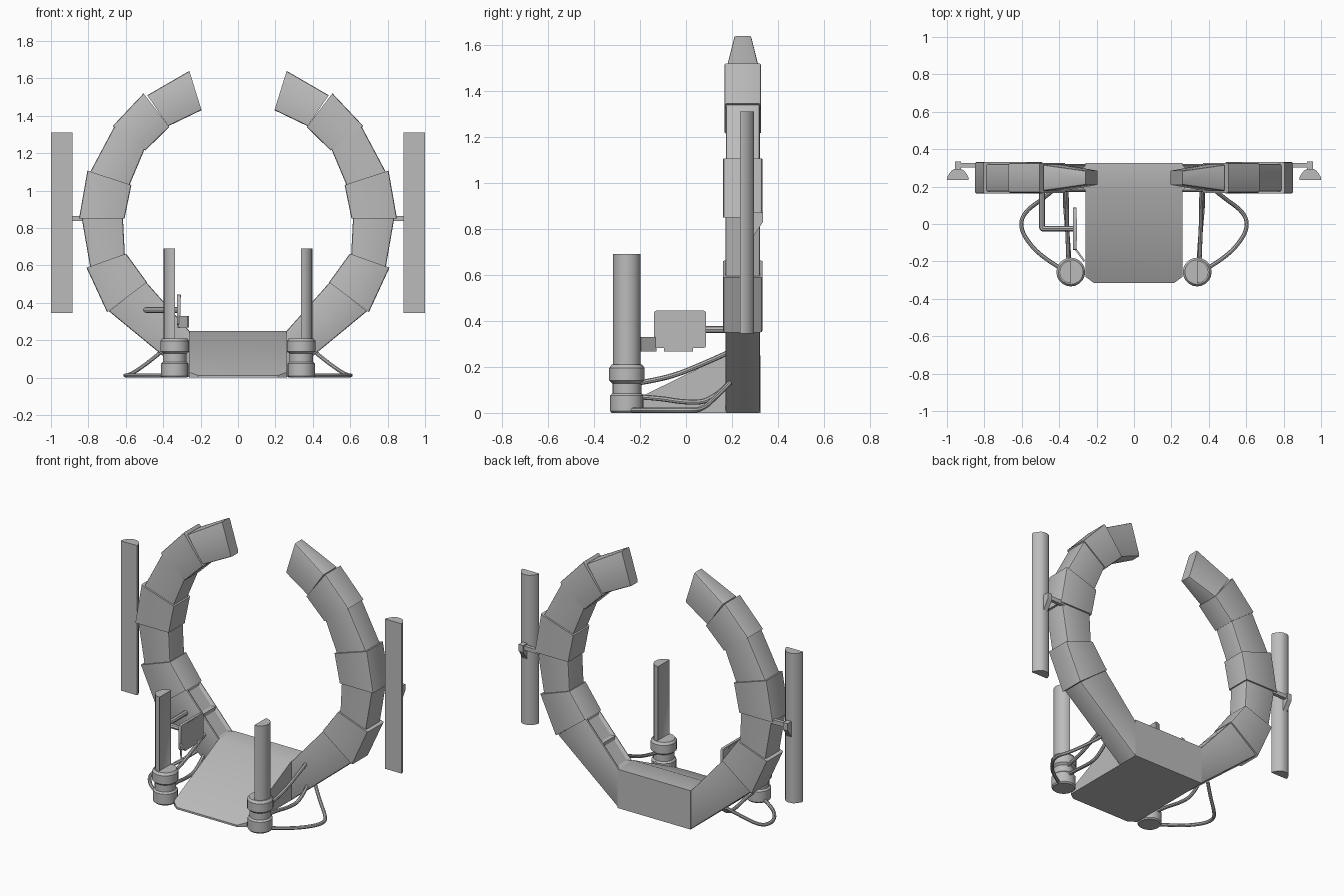
import bpy, bmesh, math
from mathutils import Vector

if "Cube" in bpy.data.objects:
    bpy.data.objects.remove(bpy.data.objects["Cube"])

grey = bpy.data.materials.new("plain grey")
grey.use_nodes = True
grey.diffuse_color = (0.5, 0.5, 0.5, 1)
grey.node_tree.nodes["Principled BSDF"].inputs["Base Color"].default_value = (0.5, 0.5, 0.5, 1)
parts = []


def finish(name, bm):
    bmesh.ops.recalc_face_normals(bm, faces=bm.faces)
    mesh = bpy.data.meshes.new(name)
    bm.to_mesh(mesh)
    bm.free()
    mesh.materials.append(grey)
    obj = bpy.data.objects.new(name, mesh)
    bpy.context.collection.objects.link(obj)
    parts.append(obj)
    return obj


def loft(ring_a, ring_b, bevel=0.0):
    """Solid between two matching rings; bevel rounds the long edges."""
    bm = bmesh.new()
    a = [bm.verts.new(p) for p in ring_a]
    b = [bm.verts.new(p) for p in ring_b]
    bm.faces.new(a)
    bm.faces.new(b)
    n = len(a)
    for k in range(n):
        bm.faces.new((a[k], a[(k + 1) % n], b[(k + 1) % n], b[k]))
    bmesh.ops.recalc_face_normals(bm, faces=bm.faces)
    if bevel:
        long_edges = [bm.edges.get((p, q)) for p, q in zip(a, b)]
        bmesh.ops.bevel(bm, geom=long_edges, offset=bevel, segments=2,
                        profile=0.5, affect='EDGES')
    return bm


def prism(axis, pts, lo, hi, bevel=0.0):
    """Profile extruded along x, y or z."""
    def place(p, d):
        c = list(p)
        c.insert("xyz".index(axis), d)
        return c
    return loft([place(p, lo) for p in pts], [place(p, hi) for p in pts], bevel)


def box(name, x, y, z, bevel=0.0, axis='x'):
    spans = {'x': (y, z, x), 'y': (x, z, y), 'z': (x, y, z)}[axis]
    (a, b), (c, d), (lo, hi) = spans
    return finish(name, prism(axis, [(a, c), (b, c), (b, d), (a, d)], lo, hi, bevel))


def recess(bm, direction, thickness, depth):
    """Sink panels into faces that look along a direction."""
    d = Vector(direction).normalized()
    bm.normal_update()
    faces = [f for f in bm.faces if f.normal.dot(d) > 0.97 and f.calc_area() > 0.004]
    bmesh.ops.inset_individual(bm, faces=faces, thickness=thickness, depth=-depth)


def tube(name, pts, radius, smooth=True):
    curve = bpy.data.curves.new(name, 'CURVE')
    curve.dimensions = '3D'
    curve.bevel_depth = radius
    curve.bevel_resolution = 2
    curve.resolution_u = 5
    curve.use_fill_caps = True
    spline = curve.splines.new('NURBS')
    spline.points.add(len(pts) - 1)
    for point, co in zip(spline.points, pts):
        point.co = (*co, 1)
    spline.use_endpoint_u = True
    spline.order_u = 3
    curve.materials.append(grey)
    obj = bpy.data.objects.new(name, curve)
    bpy.context.collection.objects.link(obj)
    bpy.ops.object.select_all(action='DESELECT')
    obj.select_set(True)
    bpy.context.view_layer.objects.active = obj
    bpy.ops.object.convert(target='MESH')
    parts.append(bpy.context.object)


# Base block with sloping ramp and clipped front corners
bm = prism('x', [(-.315, 0), (-.315, .012), (.17, .25), (.325, .25), (.325, 0)], -.26, .26)
for s in (-1, 1):
    bmesh.ops.bisect_plane(bm, geom=bm.verts[:] + bm.edges[:] + bm.faces[:],
                           plane_co=(s * .215, -.315, 0), plane_no=(s * .6, -.8, 0),
                           clear_outer=True)
    bmesh.ops.holes_fill(bm, edges=bm.edges[:])
finish("base_ramp", bm)

# Ring segments: outer and inner (x, z) at each end, half depth at each end
MID = .247
SEGMENTS = [
    ("lower", (.26, 0), (.26, .25), (.69, .355), (.49, .51), .075, .075),
    ("hip", (.70, .35), (.487, .51), (.81, .588), (.598, .663), .085, .085),
    ("waist", (.79, .59), (.605, .655), (.835, .85), (.615, .85), .075, .075),
    ("shoulder", (.85, .85), (.607, .85), (.805, 1.107), (.57, 1.03), .085, .085),
    ("neck", (.79, 1.10), (.58, 1.03), (.66, 1.345), (.50, 1.22), .074, .074),
    ("crown", (.67, 1.345), (.495, 1.215), (.505, 1.52), (.367, 1.34), .08, .08),
    ("tip", (.485, 1.51), (.372, 1.345), (.26, 1.64), (.195, 1.43), .07, .038),
]

for s, side in ((1, "left"), (-1, "right")):
    for label, o0, i0, o1, i1, h0, h1 in SEGMENTS:
        def ring(o, i, h):
            return [(s * p[0], MID + d, p[1]) for p, d in ((o, -h), (i, -h), (i, h), (o, h))]
        bm = loft(ring(o0, i0, h0), ring(o1, i1, h1), .01)
        if label == "lower":
            # Two recessed panels on the inner face
            along = Vector((s * (i1[0] - i0[0]), 0, i1[1] - i0[1]))
            centre = Vector((s * (i0[0] + i1[0]) / 2, 0, (i0[1] + i1[1]) / 2))
            bmesh.ops.bisect_plane(bm, geom=bm.verts[:] + bm.edges[:] + bm.faces[:],
                                   plane_co=centre, plane_no=along)
            recess(bm, (-s * along.z, 0, s * along.x), .025, .012)
        finish(f"{side}_ring_{label}", bm)

    # Tall side lamp with flat front and domed back
    lamp_x = s * .942
    half = [(.058, .235), (.058, .248), (.046, .27), (.03, .288), (.014, .295)]
    profile = [(lamp_x + x, y) for x, y in half] + [(lamp_x - x, y) for x, y in reversed(half)]
    finish(f"{side}_lamp", prism('z', profile, .345, 1.31))
    finish(f"{side}_lamp_clip", prism(
        'x', [(.28, .77), (.295, .77), (.335, .83), (.335, .872), (.28, .872)],
        lamp_x - .016, lamp_x + .016))
    box(f"{side}_lamp_bar", sorted((s * .82, s * .94)), (.302, .325), (.838, .865))

    # Front pillar: turned foot and half-round post
    px, py = s * .338, -.257
    bm = bmesh.new()
    outline = [(0, 0), (.066, 0), (.073, .008), (.073, .075), (.063, .085), (.063, .128),
               (.077, .14), (.077, .195), (.066, .21), (0, .21)]
    verts = [bm.verts.new((px + r, py, z)) for r, z in outline]
    edges = [bm.edges.new(pair) for pair in zip(verts, verts[1:])]
    bmesh.ops.spin(bm, geom=verts + edges, cent=(px, py, 0), axis=(0, 0, 1),
                   angle=math.tau, steps=20)
    bmesh.ops.remove_doubles(bm, verts=bm.verts, dist=.0005)
    finish(f"{side}_pillar_foot", bm)
    arc = [math.pi * (k / 10 - .5) for k in range(11)]
    bm = prism('z', [(px + s * .06 * math.cos(t), py + .06 * math.sin(t)) for t in arc], .2, .69)
    recess(bm, (-s, 0, 0), .014, .006)
    finish(f"{side}_pillar_post", bm)

    # Cables from the ring to the pillar
    tube(f"{side}_outer_cable", [(s * x, y, z) for x, y, z in (
        (.42, .19, .13), (.48, .14, .08), (.58, .07, .012), (.61, 0, .012),
        (.58, -.08, .012), (.49, -.18, .012), (.37, -.25, .012))], .011)
    tube(f"{side}_upper_cable", [(s * x, y, z) for x, y, z in (
        (.36, .19, .265), (.36, .08, .215), (.355, -.08, .15), (.35, -.21, .13))], .011)
    tube(f"{side}_lower_cable", [(s * x, y, z) for x, y, z in (
        (.37, .19, .13), (.37, .11, .05), (.36, 0, .045), (.35, -.12, .065),
        (.345, -.21, .07))], .011)

# Screen on a bent arm
tube("screen_arm", [(-.492, .19, .362), (-.492, .06, .362), (-.492, -.005, .362),
                    (-.492, -.025, .362), (-.47, -.025, .362), (-.42, -.025, .362),
                    (-.318, -.025, .362)], .0155)
box("screen", (-.325, -.308), (-.14, .088), (.282, .445), .012)
box("screen_lower_tab", (-.323, -.31), (-.095, .03), (.266, .284))
box("screen_upper_trim", (-.327, -.306), (-.09, .03), (.428, .441))

# Small angled reader plate beside the screen
a, b = Vector((-.314, -.132)), Vector((-.266, -.198))
off = Vector((.004, .003))
finish("reader_plate", prism('z', [a - off, b - off, b + off, a + off], .268, .33))

bpy.ops.object.select_all(action='DESELECT')
for obj in parts:
    obj.select_set(True)
bpy.context.view_layer.objects.active = parts[0]
bpy.ops.object.shade_smooth_by_angle(angle=math.radians(32))
